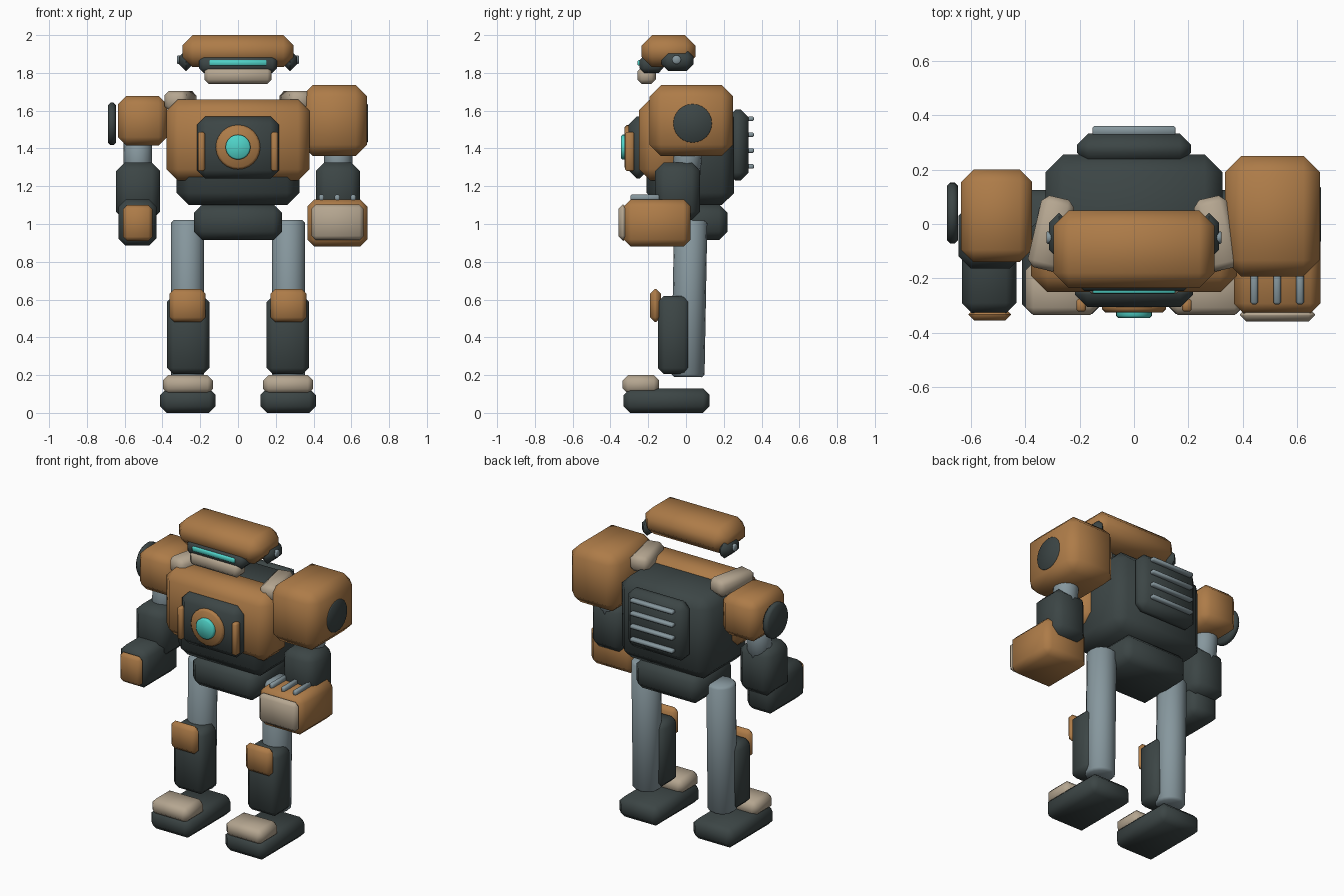
import bpy, bmesh, math
from mathutils import Matrix, Vector

cube = bpy.data.objects.get("Cube")
if cube:
    bpy.data.objects.remove(cube, do_unlink=True)


def material(name, r, g, b):
    m = bpy.data.materials.new(name)
    m.use_nodes = True
    m.diffuse_color = (r, g, b, 1)
    node = next(n for n in m.node_tree.nodes if n.type == 'BSDF_PRINCIPLED')
    node.inputs["Base Color"].default_value = (r, g, b, 1)
    node.inputs["Roughness"].default_value = 0.6
    return m


ORANGE = material("burnt_orange", 0.42, 0.2, 0.065)
DARK = material("dark_slate", 0.045, 0.06, 0.06)
TAN = material("warm_tan", 0.46, 0.38, 0.28)
STEEL = material("blue_steel", 0.24, 0.31, 0.34)
GLOW = material("cyan_glow", 0.08, 0.65, 0.58)


def finish(name, bm, mat, angle):
    mesh = bpy.data.meshes.new(name)
    bmesh.ops.recalc_face_normals(bm, faces=bm.faces)
    bm.to_mesh(mesh)
    bm.free()
    mesh.materials.append(mat)
    mesh.shade_smooth()
    mesh.set_sharp_from_angle(angle=math.radians(angle))
    ob = bpy.data.objects.new(name, mesh)
    bpy.context.collection.objects.link(ob)
    return ob


def box(name, mat, xs, ys, zs, bevel=0.03, turn=0):
    """Chamfered block filling the given ranges, turned about its own z axis."""
    lo, hi = (Vector(v) for v in zip(xs, ys, zs))
    size = hi - lo
    bm = bmesh.new()
    bmesh.ops.create_cube(bm, size=1)
    bmesh.ops.scale(bm, vec=[abs(s) for s in size], verts=bm.verts)
    bmesh.ops.bevel(bm, geom=bm.edges[:], offset=bevel, offset_type='OFFSET',
                    segments=1, affect='EDGES', clamp_overlap=True)
    bmesh.ops.transform(bm, verts=bm.verts, matrix=Matrix.Translation((lo + hi) / 2)
                        @ Matrix.Rotation(math.radians(turn), 4, 'Z'))
    return finish(name, bm, mat, 60)


def rod(name, mat, start, end, radius, sides=24, bevel=0.008):
    """Cylinder between two points with softened rims."""
    a, b = Vector(start), Vector(end)
    bm = bmesh.new()
    bmesh.ops.create_cone(bm, cap_ends=True, segments=sides, radius1=radius,
                          radius2=radius, depth=(b - a).length)
    rims = [e for e in bm.edges if abs(e.verts[0].co.z - e.verts[1].co.z) < 1e-5]
    bmesh.ops.bevel(bm, geom=rims, offset=bevel, segments=1, affect='EDGES')
    turn = (b - a).to_track_quat('Z', 'Y').to_matrix().to_4x4()
    bmesh.ops.transform(bm, verts=bm.verts, matrix=Matrix.Translation((a + b) / 2) @ turn)
    return finish(name, bm, mat, 50)


def wide(half):
    return (-half, half)


# Head
box("head_shell", ORANGE, wide(0.295), (-0.235, 0.05), (1.83, 2.0), 0.055)
box("visor", DARK, wide(0.207), (-0.247, -0.12), (1.8, 1.89), 0.025)
box("visor_light", GLOW, wide(0.152), (-0.256, -0.23), (1.838, 1.868), 0.005)
box("jaw", TAN, wide(0.178), (-0.257, -0.16), (1.742, 1.83), 0.022)

# Torso
box("torso", DARK, wide(0.325), (-0.21, 0.255), (1.1, 1.63), 0.065)
box("chest", ORANGE, wide(0.378), (-0.25, 0.0), (1.23, 1.66), 0.06)
box("pelvis", DARK, wide(0.233), (-0.17, 0.22), (0.915, 1.105), 0.045)
box("chest_panel", DARK, wide(0.217), (-0.305, -0.2), (1.24, 1.57), 0.045)
rod("core_ring", ORANGE, (0, -0.28, 1.407), (0, -0.325, 1.407), 0.118, 24, 0.012)
rod("core_lens", GLOW, (0, -0.3, 1.407), (0, -0.345, 1.407), 0.066, 24)

# Backpack with cooling bars
box("backpack", DARK, wide(0.21), (0.22, 0.332), (1.23, 1.605), 0.042)
for i in range(4):
    z = 1.305 + 0.084 * i
    box("cooling_bar", STEEL, wide(0.153), (0.325, 0.36), (z - 0.012, z + 0.012), 0.006)

# Mirrored parts
for s, side in ((1, "left"), (-1, "right")):
    def pair(a, b):
        return tuple(sorted((s * a, s * b)))

    box(side + "_ear", DARK, pair(0.24, 0.312), (-0.13, 0.04), (1.81, 1.92), 0.035)
    rod(side + "_ear_bolt", STEEL, (s * 0.3, -0.05, 1.87), (s * 0.322, -0.05, 1.87), 0.023, 16, 0.004)
    box(side + "_collar_plate", TAN, pair(0.243, 0.367), (-0.17, 0.1), (1.6, 1.705), 0.025, s * 13)
    box(side + "_panel_rail", ORANGE, pair(0.176, 0.212), (-0.322, -0.275), (1.28, 1.487), 0.008)

    # Legs
    rod(side + "_leg_column", STEEL, (s * 0.268, 0.01, 0.19), (s * 0.268, 0.025, 1.02), 0.088, 16, 0.014)
    box(side + "_shin_guard", DARK, pair(0.152, 0.375), (-0.148, 0.022), (0.205, 0.62), 0.032)
    box(side + "_knee_pad", ORANGE, pair(0.172, 0.362), (-0.19, -0.133), (0.48, 0.657), 0.026)
    box(side + "_foot", DARK, pair(0.118, 0.412), (-0.33, 0.125), (0, 0.13), 0.035)
    box(side + "_toe_cap", TAN, pair(0.133, 0.398), (-0.335, -0.142), (0.1, 0.2), 0.028)

    # Arm joints
    rod(side + "_upper_arm", STEEL, (s * 0.53, 0.0, 1.26), (s * 0.53, 0.02, 1.46), 0.075, 16)
    box(side + "_elbow", DARK, pair(0.412, 0.645), (-0.163, 0.075), (1.02, 1.325), 0.045)

# Heavy left arm
box("left_shoulder", ORANGE, (0.335, 0.683), (-0.193, 0.25), (1.36, 1.735), 0.06)
rod("left_shoulder_disc", DARK, (0.66, 0.035, 1.533), (0.688, 0.035, 1.533), 0.102, 24, 0.004)
box("left_forearm", ORANGE, (0.367, 0.685), (-0.33, 0.025), (0.88, 1.13), 0.038)
box("left_cuff", TAN, (0.39, 0.665), (-0.358, -0.31), (0.915, 1.103), 0.022)
for x in (0.442, 0.526, 0.61):
    box("left_forearm_rib", STEEL, (x - 0.014, x + 0.014), (-0.295, -0.14), (1.12, 1.155), 0.007)

# Light right arm
box("right_shoulder", ORANGE, (-0.635, -0.375), (-0.14, 0.2), (1.415, 1.678), 0.045)
rod("right_shoulder_disc", DARK, (-0.647, 0.04, 1.53), (-0.688, 0.04, 1.53), 0.112, 24, 0.012)
box("right_forearm", DARK, (-0.633, -0.432), (-0.328, 0.025), (0.885, 1.13), 0.038)
box("right_fist_plate", ORANGE, (-0.608, -0.452), (-0.355, -0.31), (0.91, 1.1), 0.022)
